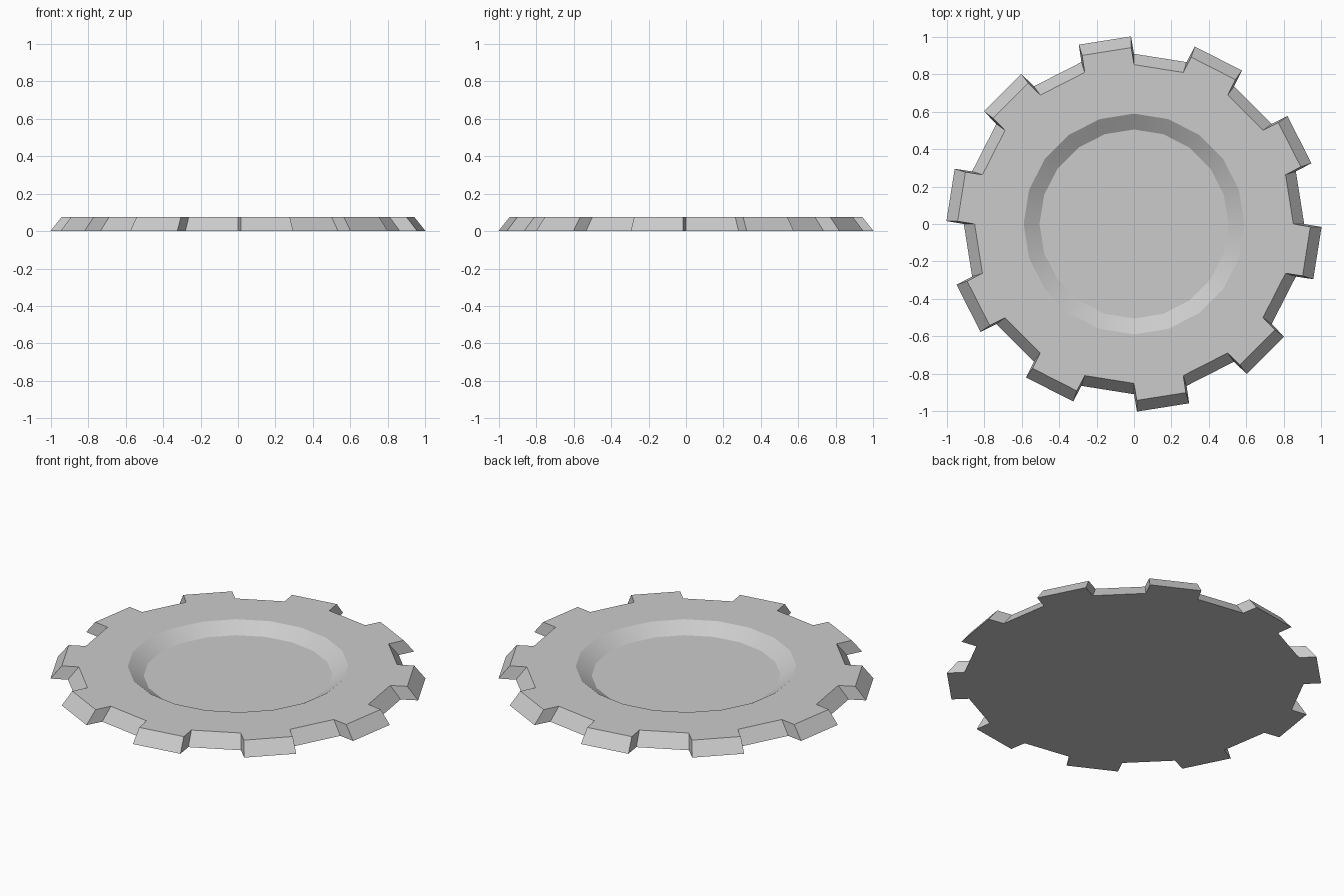
import bpy, bmesh
from math import cos, sin, radians

if "Cube" in bpy.data.objects:
    bpy.data.objects.remove(bpy.data.objects["Cube"])

N = 20                      # sides; every other side carries a tooth
STEP = 360 / N
HEIGHT, FLOOR = 0.075, 0.02

bm = bmesh.new()


def vert(r, deg, z):
    return bm.verts.new((r * cos(radians(deg)), r * sin(radians(deg)), z))


def ring(r, z):
    return [vert(r, i * STEP, z) for i in range(N)]


# Body rings: underside rim, top rim, dish lip, dish floor
under, top = ring(0.91, 0), ring(0.852, HEIGHT)
lip, floor = ring(0.59, HEIGHT), ring(0.505, FLOOR)
bm.faces.new(under[::-1])
bm.faces.new(floor)

for i in range(N):
    j = (i + 1) % N
    # Rim surface and dish wall
    bm.faces.new((top[i], top[j], lip[j], lip[i]))
    bm.faces.new((lip[i], lip[j], floor[j], floor[i]))
    a, b, c, d = under[i], under[j], top[j], top[i]
    if i % 2:
        # Tooth pushed outwards from this side
        s, e = i * STEP + 0.9, (i + 1) * STEP - 0.9
        p, q = vert(1.003, s, 0), vert(1.003, e, 0)
        u, v = vert(0.943, e, HEIGHT), vert(0.943, s, HEIGHT)
        for f in ((p, q, u, v), (a, p, v, d), (q, b, c, u),
                  (v, u, c, d), (a, b, q, p)):
            bm.faces.new(f)
    else:
        bm.faces.new((a, b, c, d))

bmesh.ops.recalc_face_normals(bm, faces=bm.faces)
mesh = bpy.data.meshes.new("toothed_plate")
bm.to_mesh(mesh)
bm.free()
plate = bpy.data.objects.new("toothed_plate", mesh)
bpy.context.collection.objects.link(plate)

# Smooth the dish wall only, keep the rest crisp
bpy.context.view_layer.objects.active = plate
plate.select_set(True)
bpy.ops.object.shade_smooth_by_angle(angle=radians(15))
